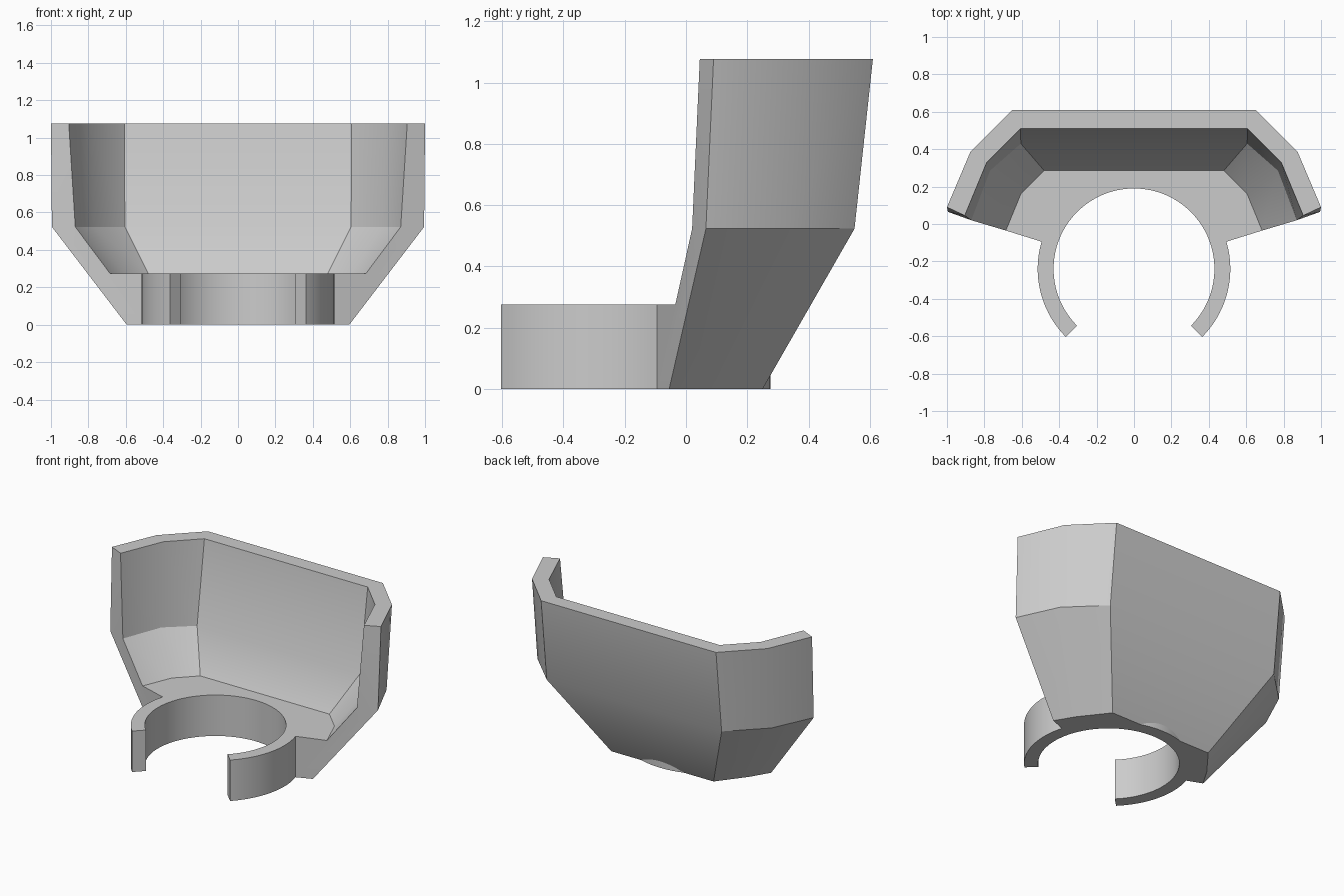
import bpy, bmesh, math

if "Cube" in bpy.data.objects:
    bpy.data.objects.remove(bpy.data.objects["Cube"])

FLOOR, BEND, TOP = 0.275, 0.523, 1.077      # key heights
CY, R_IN, R_OUT = -0.24, 0.43, 0.515        # clip ring
JOINT = math.radians(16.4)                  # where the front edge meets the ring
TIP = math.radians(-45)                     # ring opening

grey = bpy.data.materials.new("plain grey")
grey.diffuse_color = (0.6, 0.6, 0.6, 1)
grey.use_nodes = True
grey.node_tree.nodes["Principled BSDF"].inputs["Base Color"].default_value = grey.diffuse_color


def arc(radius, a0, a1, n):
    return [(radius * math.cos(a0 + (a1 - a0) * i / n),
             CY + radius * math.sin(a0 + (a1 - a0) * i / n)) for i in range(n + 1)]


def mirrored(points):
    """Right-hand points (end, side, corner) continued to the left."""
    return points + [(-x, y) for x, y in reversed(points)]


def loop(bm, points, z):
    return [bm.verts.new((x, y, z)) for x, y in points]


def strip(bm, a, b, closed=False):
    for i in range(len(a) if closed else len(a) - 1):
        j = (i + 1) % len(a)
        bm.faces.new((a[i], a[j], b[j], b[i]))


def finish(bm, name):
    bmesh.ops.recalc_face_normals(bm, faces=bm.faces)
    mesh = bpy.data.meshes.new(name)
    bm.to_mesh(mesh)
    bm.free()
    mesh.materials.append(grey)
    ob = bpy.data.objects.new(name, mesh)
    bpy.context.collection.objects.link(ob)
    bpy.context.view_layer.objects.active = ob
    ob.select_set(True)
    bpy.ops.object.shade_smooth_by_angle(angle=math.radians(30))
    ob.select_set(False)


# Scoop wall and open clip ring in one solid
bm = bmesh.new()
outer = [loop(bm, mirrored(p), z) for p, z in (
    ([(0.595, -0.055), (0.52, 0.07), (0.38, 0.25)], 0),
    ([(0.995, 0.065), (0.87, 0.335), (0.65, 0.55)], BEND),
    ([(1.0, 0.09), (0.875, 0.385), (0.65, 0.61)], TOP))]
inner = [loop(bm, mirrored(p), z) for p, z in (
    ([(0.685, -0.035), (0.605, 0.16), (0.48, 0.285)], FLOOR),
    ([(0.87, 0.02), (0.77, 0.285), (0.605, 0.43)], BEND),
    ([(0.905, 0.045), (0.787, 0.33), (0.607, 0.51)], TOP))]
for rows in (outer, inner):
    strip(bm, rows[0], rows[1])
    strip(bm, rows[1], rows[2])
strip(bm, outer[2], inner[2])               # top rim

# Ring outline: left joint, left tip, round the bore, right tip, right joint
clip = (arc(R_OUT, math.pi - JOINT, math.pi - TIP, 24)
        + arc(R_IN, math.pi - TIP, TIP, 96)
        + arc(R_OUT, TIP, JOINT, 24))
low, high = loop(bm, clip, 0), loop(bm, clip, FLOOR)
strip(bm, low, high)
bm.faces.new(outer[0] + low)                # underside
bm.faces.new(inner[0] + high)               # scoop floor and ring top

# Front edges of the wall
for end, j in ((0, -1), (-1, 0)):
    bm.faces.new((outer[0][end], low[j], high[j], inner[0][end],
                  inner[1][end], outer[1][end]))
    bm.faces.new((outer[1][end], inner[1][end], inner[2][end], outer[2][end]))
finish(bm, "scoop_with_clip")

# Sliver of the ring showing below the sloped back
bm = bmesh.new()
a0, a1 = math.radians(50), math.radians(130)
sliver = arc(R_OUT, a0, a1, 32) + arc(0.46, a1, a0, 32)
low, high = loop(bm, sliver, 0), loop(bm, sliver, 0.1)
strip(bm, low, high, closed=True)
bm.faces.new(low)
bm.faces.new(high)
finish(bm, "ring_back")
